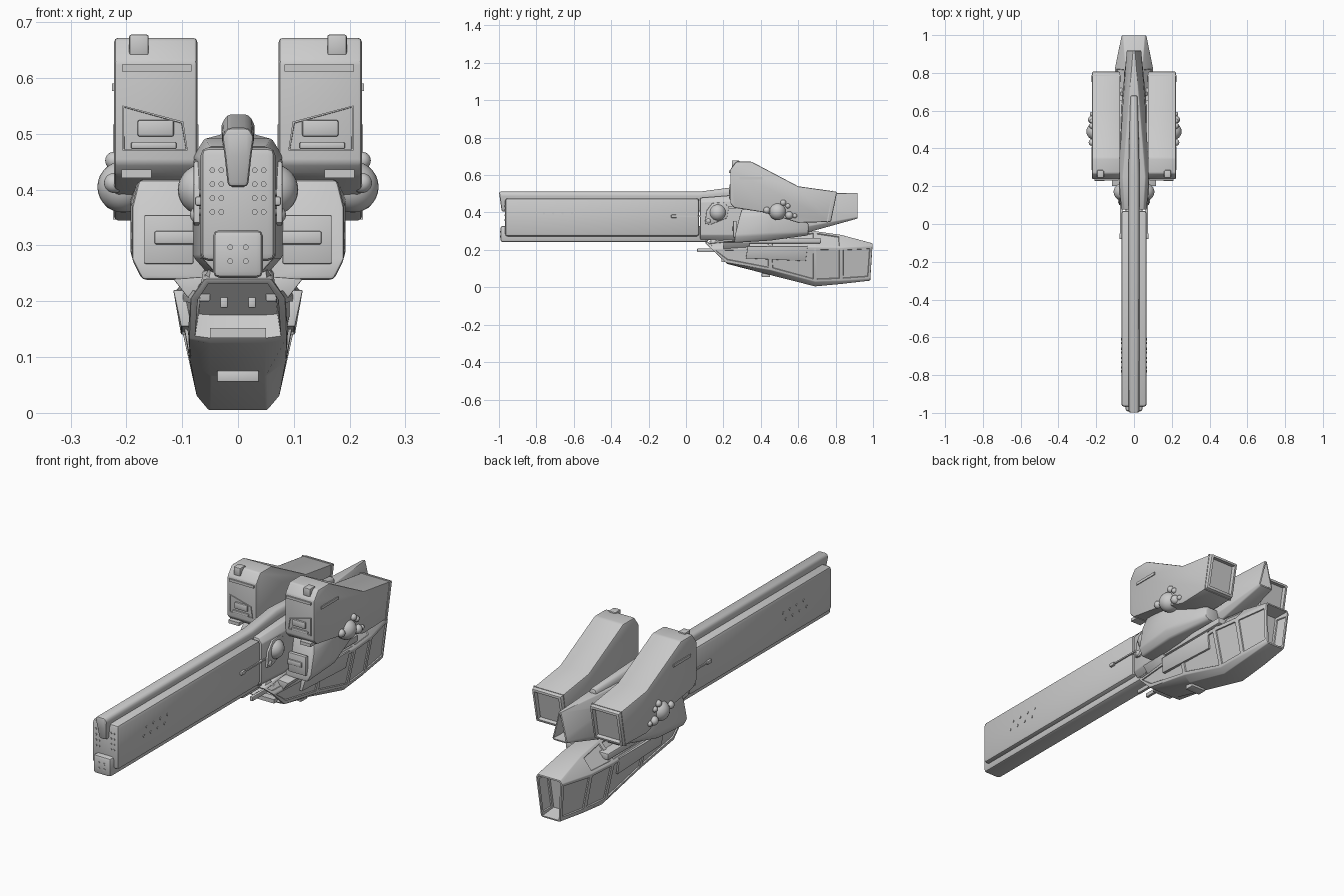
import bpy, bmesh, math
from mathutils import Vector, Matrix

grey = bpy.data.materials.new("light_grey")
grey.diffuse_color = (0.6, 0.6, 0.6, 1)


def finish(bm, name, mirror=False):
    me = bpy.data.meshes.new(name)
    bm.to_mesh(me)
    bm.free()
    me.materials.append(grey)
    me.shade_smooth()
    me.set_sharp_from_angle(angle=math.radians(32))
    ob = bpy.data.objects.new(name, me)
    bpy.context.collection.objects.link(ob)
    if mirror:
        ob.modifiers.new("mirror", 'MIRROR').use_mirror_merge = False
    return ob


def recess(bm, direction, rim, depth, taper=0.012):
    """Hollow out the biggest face looking in a direction."""
    bm.normal_update()
    d = Vector(direction)
    face = max(bm.faces, key=lambda f: f.normal.dot(d) ** 3 * f.calc_area())
    bmesh.ops.inset_individual(bm, faces=[face], thickness=rim, depth=0)
    bmesh.ops.inset_individual(bm, faces=[face], thickness=taper, depth=-depth)


def loft(name, rings, bevel=0.0, mirror=False, recesses=(), panels=None):
    """Bridge rings of 3D points, cap, bevel, then cut recesses and panels."""
    bm = bmesh.new()
    vs = [[bm.verts.new(p) for p in r] for r in rings]
    n = len(vs[0])
    for a, b in zip(vs, vs[1:]):
        for i in range(n):
            j = (i + 1) % n
            bm.faces.new((a[i], a[j], b[j], b[i]))
    bm.faces.new(vs[0][::-1])
    bm.faces.new(vs[-1])
    bmesh.ops.recalc_face_normals(bm, faces=bm.faces)
    bm.normal_update()
    if bevel:
        edges = [e for e in bm.edges if e.calc_face_angle(0) > math.radians(25)]
        bmesh.ops.bevel(bm, geom=edges, offset=bevel, segments=2, profile=0.5,
                        affect='EDGES', clamp_overlap=True)
    for r in recesses:
        recess(bm, *r)
    if panels:
        bm.normal_update()
        fs = [f for f in bm.faces if panels(f)]
        bmesh.ops.inset_individual(bm, faces=fs, thickness=0.014, depth=0)
        bmesh.ops.inset_individual(bm, faces=fs, thickness=0.003, depth=-0.005)
    return finish(bm, name, mirror)


def sym(half, y0, y1=None):
    """Symmetric ring from right-hand (x, z) points, bottom to top, leaning y0 to y1."""
    y1 = y0 if y1 is None else y1
    lo, hi = half[0][1], half[-1][1]
    right = [(x, y0 + (y1 - y0) * (z - lo) / (hi - lo), z) for x, z in half]
    return right + [(-x, y, z) for x, y, z in reversed(right)]


def prism(name, profile, x0, x1, **kw):
    return loft(name, [[(x, y, z) for y, z in profile] for x in (x0, x1)], **kw)


def box(name, x, y, z, **kw):
    return prism(name, [(y[0], z[0]), (y[1], z[0]), (y[1], z[1]), (y[0], z[1])], *x, **kw)


def balls(name, items):
    bm = bmesh.new()
    for x, y, z, r in items:
        bmesh.ops.create_uvsphere(bm, u_segments=24, v_segments=14, radius=r,
                                  matrix=Matrix.Translation((x, y, z)))
    return finish(bm, name, True)


def discs(name, centres, radius, axis, mirror=True):
    bm = bmesh.new()
    turn = Matrix.Rotation(math.pi / 2, 4, axis)
    for c in centres:
        bmesh.ops.create_cone(bm, cap_ends=True, segments=12, radius1=radius,
                              radius2=radius, depth=0.006,
                              matrix=Matrix.Translation(c) @ turn)
    return finish(bm, name, mirror)


# Long forward barrel with upper and lower rails
box("barrel", (-0.067, 0.067), (-0.967, 0.07), (0.272, 0.476), bevel=0.014)
loft("top_rail", [
    sym([(0.018, 0.405), (0.024, 0.46), (0.029, 0.495), (0.020, 0.511)], -0.985, -1.0),
    sym([(0.018, 0.405), (0.024, 0.46), (0.029, 0.495), (0.020, 0.511)], 0.07),
    sym([(0.020, 0.42), (0.028, 0.48), (0.030, 0.515), (0.020, 0.535)], 0.25),
    sym([(0.016, 0.42), (0.020, 0.48), (0.018, 0.505), (0.012, 0.520)], 0.68)], bevel=0.008)
box("bottom_rail", (-0.045, 0.045), (-0.992, 0.12), (0.242, 0.328), bevel=0.012)

# Rivets on the nose and on the barrel sides
discs("nose_rivets", [(x, -0.967, z) for x in (0.03, 0.046)
                      for z in (0.36, 0.385, 0.41, 0.435)], 0.005, 'X')
discs("block_rivets", [(0.014, -0.992, z) for z in (0.272, 0.297)], 0.005, 'X')
discs("side_rivets", [(0.067, -0.78 + 0.05 * i + 0.02 * j, 0.36 + 0.035 * j)
                      for i in range(4) for j in range(2)], 0.006, 'Y')

# Central body running back into the wedge tail
loft("central_body", [
    sym([(0.045, 0.255), (0.067, 0.28), (0.067, 0.455), (0.050, 0.478)], 0.076),
    sym([(0.050, 0.245), (0.080, 0.28), (0.080, 0.460), (0.060, 0.492)], 0.25),
    sym([(0.050, 0.285), (0.068, 0.32), (0.060, 0.440), (0.030, 0.500)], 0.62),
    sym([(0.030, 0.368), (0.039, 0.375), (0.032, 0.400), (0.006, 0.505)], 0.918)],
    bevel=0.004, recesses=[((0, 1, 0), 0.003, 0.06, 0.006)])
balls("body_sphere", [(0.062, 0.17, 0.40, 0.046), (0.07, 0.12, 0.355, 0.016)])
prism("sphere_housing", [(0.10, 0.34), (0.13, 0.335), (0.22, 0.37), (0.23, 0.43),
                         (0.20, 0.455), (0.14, 0.45), (0.11, 0.41)],
      0.05, 0.080, bevel=0.004, mirror=True)
box("side_rod", (0.06, 0.073), (-0.06, 0.10), (0.376, 0.383), mirror=True)
box("rod_lug", (0.06, 0.077), (-0.08, -0.05), (0.371, 0.388), bevel=0.004, mirror=True)

# Twin upper engines with hollow nozzles
prism("engine", [(0.237, 0.448), (0.237, 0.63), (0.268, 0.672), (0.35, 0.672),
                 (0.60, 0.540), (0.808, 0.511), (0.775, 0.350), (0.60, 0.345),
                 (0.42, 0.40), (0.26, 0.425)], 0.073, 0.222, bevel=0.007, mirror=True,
      recesses=[((0, 1, 0), 0.008, 0.07)])
prism("nozzle_band", [(0.752, 0.347), (0.758, 0.347), (0.790, 0.5155), (0.784, 0.5165)],
      0.071, 0.224, mirror=True)
box("engine_front_bar", (0.083, 0.208), (0.231, 0.25), (0.612, 0.624), mirror=True)
box("engine_side_bar", (0.21, 0.226), (0.285, 0.41), (0.577, 0.590), mirror=True)
box("engine_lug", (0.160, 0.195), (0.245, 0.285), (0.640, 0.678), bevel=0.004, mirror=True)
box("engine_chin", (0.155, 0.209), (0.228, 0.27), (0.421, 0.436), mirror=True)
loft("engine_window", [[(x, y, z) for x, z in
                       ((0.090, 0.47), (0.207, 0.47), (0.207, 0.551), (0.098, 0.522))]
                       for y in (0.242, 0.233)], mirror=True,
     recesses=[((0, -1, 0), 0.004, 0.006, 0.001)])
box("window_block", (0.115, 0.18), (0.229, 0.245), (0.495, 0.525), bevel=0.004, mirror=True)
box("window_base", (0.110, 0.192), (0.230, 0.245), (0.473, 0.485), bevel=0.003, mirror=True)

# Ball thrusters on the outer engine sides
balls("side_thruster", [(0.206, 0.49, 0.405, 0.046), (0.222, 0.432, 0.412, 0.018),
                        (0.222, 0.520, 0.452, 0.016), (0.222, 0.545, 0.435, 0.013),
                        (0.222, 0.552, 0.385, 0.021), (0.222, 0.582, 0.382, 0.012)])

# Side pods under the engines, tapering to the rear
def pod(y, xo, xb, zb, zc, zs, zt, lean=0.0):
    return [(0.055, y, zb), (xb, y, zb), (xo, y, zc), (xo, y + lean * 0.6, zs),
            (xo - 0.012, y + lean, zt), (0.055, y + lean, zt)]

loft("side_pod", [pod(0.258, 0.190, 0.172, 0.238, 0.275, 0.37, 0.418, 0.04),
                  pod(0.45, 0.193, 0.170, 0.250, 0.285, 0.38, 0.415),
                  pod(0.655, 0.130, 0.110, 0.278, 0.290, 0.325, 0.343)],
     bevel=0.008, mirror=True)
box("pod_panel", (0.08, 0.168), (0.252, 0.27), (0.267, 0.355), bevel=0.003, mirror=True)
box("pod_slot", (0.075, 0.150), (0.246, 0.26), (0.302, 0.326), bevel=0.004, mirror=True)
box("pod_mount", (0.0, 0.108), (0.28, 0.72), (0.235, 0.264), bevel=0.004, mirror=True)

# Lower hull with open mouth, sunk side panels and rear nozzle
loft("lower_hull", [
    sym([(0.050, 0.125), (0.088, 0.132), (0.085, 0.205), (0.060, 0.240)], 0.22, 0.10),
    sym([(0.050, 0.066), (0.086, 0.092), (0.108, 0.215), (0.055, 0.282)], 0.45),
    sym([(0.052, 0.005), (0.074, 0.030), (0.115, 0.215), (0.040, 0.300)], 0.69),
    sym([(0.050, 0.018), (0.066, 0.035), (0.100, 0.212), (0.045, 0.280)], 0.83),
    sym([(0.044, 0.036), (0.050, 0.045), (0.066, 0.220), (0.058, 0.235)], 0.985, 0.998)],
    bevel=0.003, recesses=[((0, 1, 0), 0.005, 0.07), ((0, -1, 0), 0.010, 0.05, 0.008)],
    panels=lambda f: abs(f.normal.x) > 0.75 and f.calc_area() > 0.01
    and f.calc_center_median().y > 0.2)
box("mouth_sill", (-0.05, 0.05), (0.19, 0.24), (0.134, 0.152))
box("belly_hatch", (-0.038, 0.038), (0.405, 0.45), (0.055, 0.076), bevel=0.003)

# Prongs and angled shoulder plates around the mouth
box("prong", (0.018, 0.032), (0.06, 0.24), (0.188, 0.208), bevel=0.003, mirror=True)
loft("shoulder_plate", [
    [(0.080, y, z0), (0.102, y, z0), (0.116, y + 0.01, 0.22), (0.090, y + 0.01, 0.22)]
    for y, z0 in ((0.32, 0.155), (0.64, 0.140))], bevel=0.002, mirror=True)
loft("flare_fin", [
    [(0.05, y, 0.200), (0.085, y, 0.200), (0.116, y, 0.240), (0.05, y, 0.245)]
    for y in (0.20, 0.34)], bevel=0.002, mirror=True)
